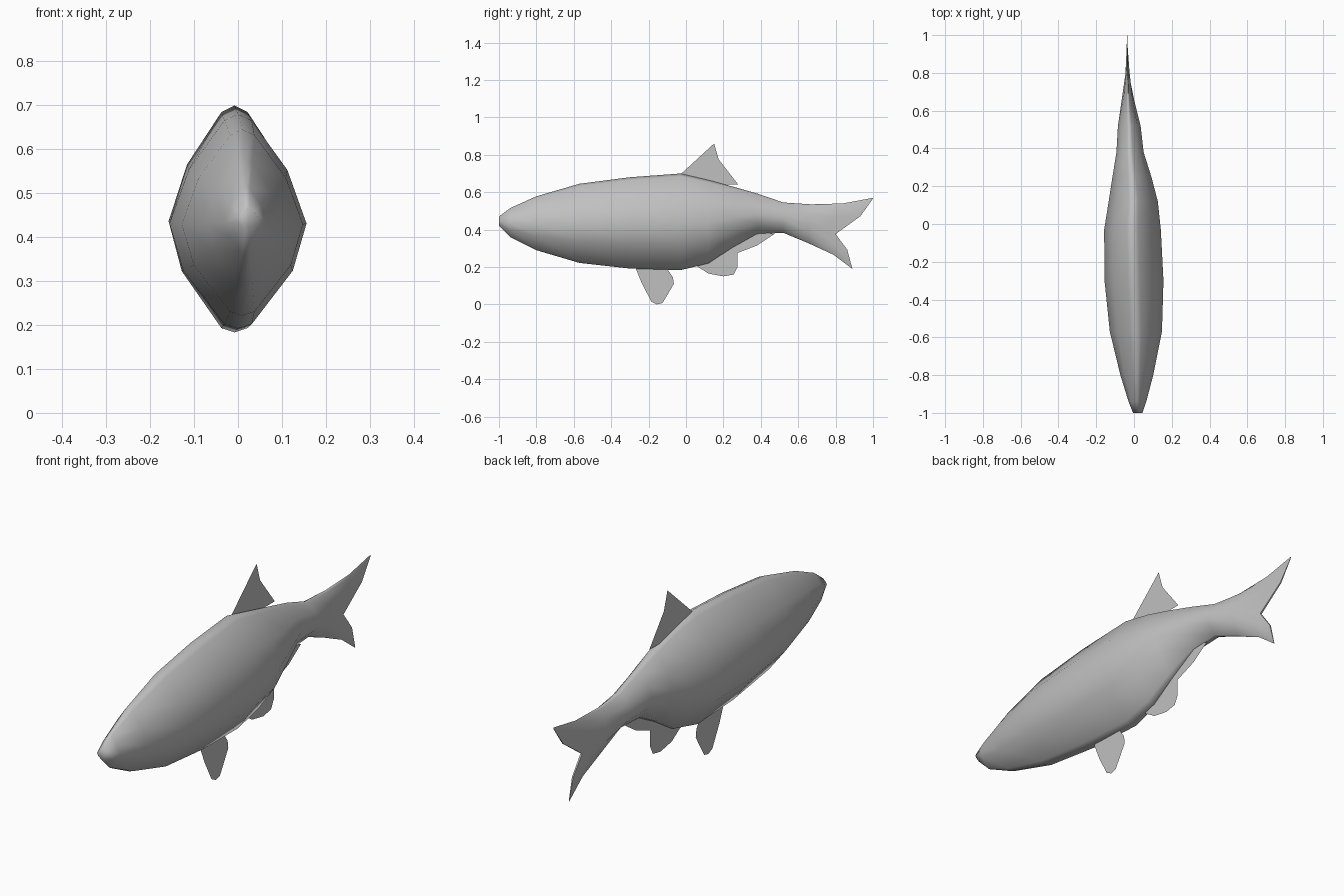
import bpy
import bmesh
import math

cube = bpy.data.objects.get("Cube")
if cube:
    bpy.data.objects.remove(cube)

# One plain grey for the whole fish
grey = bpy.data.materials.new("fish grey")
grey.use_nodes = True
colour = (0.53, 0.53, 0.53, 1)
grey.diffuse_color = colour
grey.node_tree.nodes["Principled BSDF"].inputs["Base Color"].default_value = colour


def finish(name, bm, smooth):
    mesh = bpy.data.meshes.new(name)
    bm.to_mesh(mesh)
    bm.free()
    mesh.materials.append(grey)
    obj = bpy.data.objects.new(name, mesh)
    bpy.context.collection.objects.link(obj)
    if smooth:
        bpy.ops.object.select_all(action="DESELECT")
        obj.select_set(True)
        bpy.context.view_layer.objects.active = obj
        bpy.ops.object.shade_smooth_by_angle(angle=math.radians(75))
    return obj


# Half cross-section: share of half width, share of height
half = [(0, 1), (.2, .97), (.72, .74), (1, .49), (.8, .27), (.2, .02), (0, 0)]
section = half + [(-w, t) for w, t in half[-2:0:-1]]

# Body stations: y, bottom, top, half width, centre x, upper and lower fork depth
stations = [
    (-1.0, .42, .47, .025, .020, 0, 0),
    (-.94, .36, .515, .047, .018, 0, 0),
    (-.80, .29, .578, .087, .015, 0, 0),
    (-.57, .222, .645, .138, .010, 0, 0),
    (-.30, .192, .68, .156, .000, 0, 0),
    (-.03, .183, .70, .150, -.008, 0, 0),
    (.12, .22, .665, .130, -.004, 0, 0),
    (.25, .305, .63, .103, -.011, 0, 0),
    (.38, .375, .593, .072, -.021, 0, 0),
    (.52, .383, .545, .060, -.025, 0, 0),
    (.65, .325, .535, .034, -.032, .02, .01),
    (.74, .265, .54, .014, -.034, .10, .05),
    (.80, .19, .57, .004, -.036, .20, .09),
]


def fork_shift(t, upper, lower):
    d = (t - .49) / .5
    if d >= 0:
        return upper * min(d, 1) ** .6
    return lower * min(-d, 1) ** .45


# Body lofted through the stations, ending in the forked tail
bm = bmesh.new()
rings = []
for y, low, high, width, cx, upper, lower in stations:
    rings.append([
        bm.verts.new((cx + w * width, y + fork_shift(t, upper, lower), low + t * (high - low)))
        for w, t in section])
count = len(section)
for a, b in zip(rings, rings[1:]):
    for i in range(count):
        j = (i + 1) % count
        bm.faces.new((a[i], a[j], b[j], b[i]))
bm.faces.new(rings[0])

# Close the tail edge with strips between matching left and right points
end = rings[-1]
for i in range(len(half) - 1):
    corners = [end[i], end[i + 1], end[-i - 1], end[-i]]
    bm.faces.new(list(dict.fromkeys(corners)))
bmesh.ops.recalc_face_normals(bm, faces=bm.faces)
finish("body_and_tail", bm, True)


# Fins: flat sheets on the centre line, outlined in y and z
def fin(name, x, outline):
    bm = bmesh.new()
    face = bm.faces.new([bm.verts.new((x, y, z)) for y, z in outline])
    bmesh.ops.triangulate(bm, faces=[face])
    finish(name, bm, False)


fin("dorsal_fin", -.012,
    [(-.03, .695), (.15, .86), (.175, .775), (.21, .705), (.28, .64), (.15, .64)])
fin("pelvic_fin", -.003,
    [(-.27, .195), (-.235, .11), (-.185, .015), (-.155, 0), (-.125, .008),
     (-.10, .05), (-.065, .11), (-.07, .145), (-.10, .19)])
fin("anal_fin", -.013,
    [(.05, .21), (.12, .165), (.20, .15), (.255, .16), (.275, .20), (.275, .275),
     (.38, .315), (.47, .375), (.38, .40), (.22, .32)])
